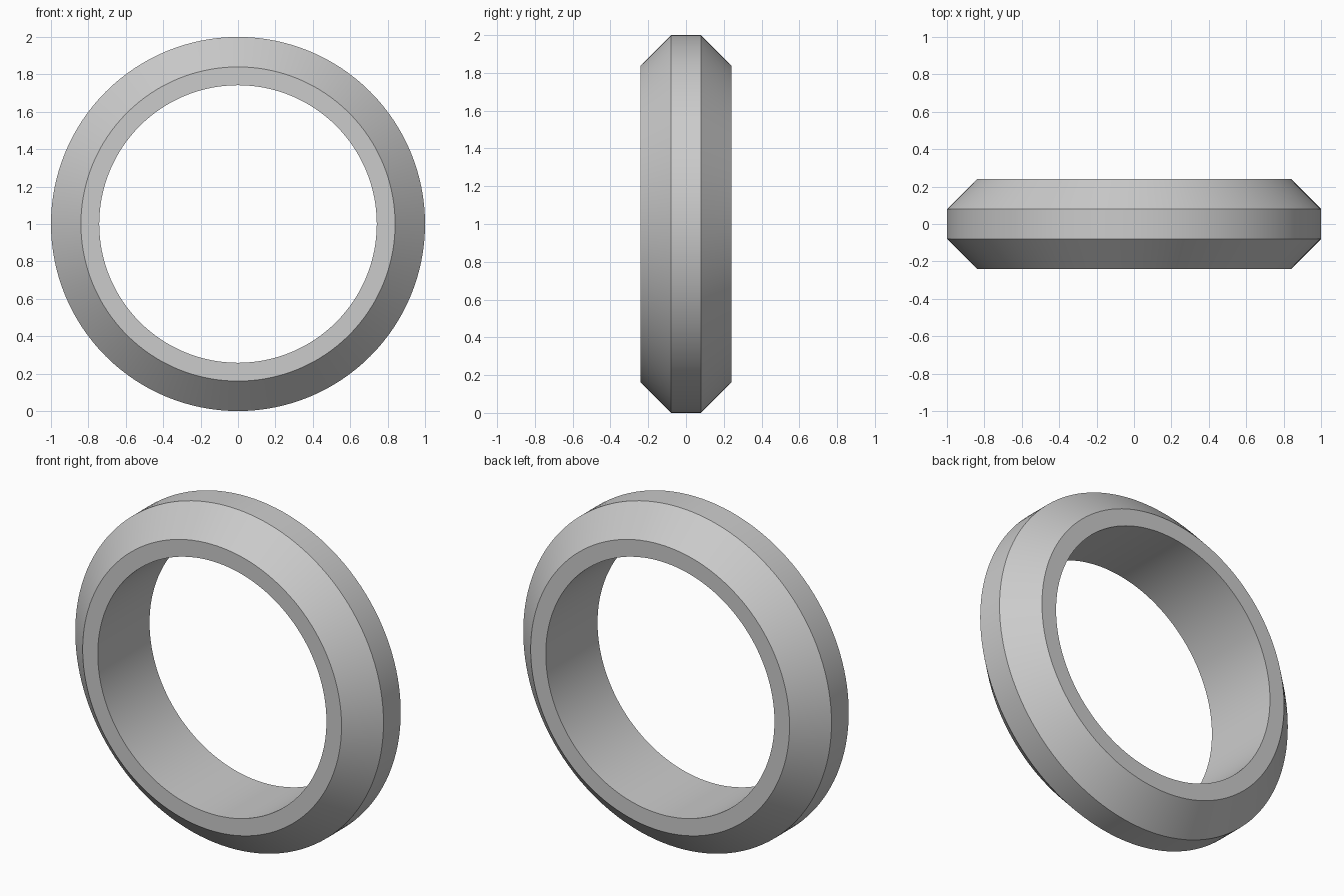
import bpy, bmesh
from math import pi, radians
from mathutils import Vector, Matrix

cube = bpy.data.objects.get("Cube")
if cube:
    bpy.data.objects.remove(cube, do_unlink=True)

SEGMENTS = 128

# Plain grey material
grey = bpy.data.materials.new("plain_grey")
grey.use_nodes = True
colour = (0.6, 0.6, 0.6, 1)
grey.diffuse_color = colour
grey.node_tree.nodes["Principled BSDF"].inputs["Base Color"].default_value = colour

# Chamfered cross-section as (radius, y), mirrored front to back
half = [(0.742, -0.24), (0.84, -0.24), (1.0, -0.08)]
profile = half + [(r, -y) for r, y in reversed(half)]

# Ring: the section swept around the y axis
bm = bmesh.new()
verts = [bm.verts.new((r, y, 0)) for r, y in profile]
edges = [bm.edges.new((v, verts[(i + 1) % len(verts)])) for i, v in enumerate(verts)]
bmesh.ops.spin(bm, geom=verts + edges, cent=(0, 0, 0), axis=(0, 1, 0),
               angle=2 * pi, steps=SEGMENTS, use_merge=True)
bmesh.ops.remove_doubles(bm, verts=bm.verts[:], dist=1e-4)
bmesh.ops.recalc_face_normals(bm, faces=bm.faces[:])
bmesh.ops.transform(bm, matrix=Matrix.Translation(Vector((0, 0, 1))), verts=bm.verts[:])

mesh = bpy.data.meshes.new("chamfered_ring")
bm.to_mesh(mesh)
bm.free()
mesh.materials.append(grey)
ring = bpy.data.objects.new("chamfered_ring", mesh)
bpy.context.collection.objects.link(ring)

# Smooth around the ring, sharp at the chamfers
bpy.ops.object.select_all(action="DESELECT")
ring.select_set(True)
bpy.context.view_layer.objects.active = ring
bpy.ops.object.shade_smooth_by_angle(angle=radians(30))
